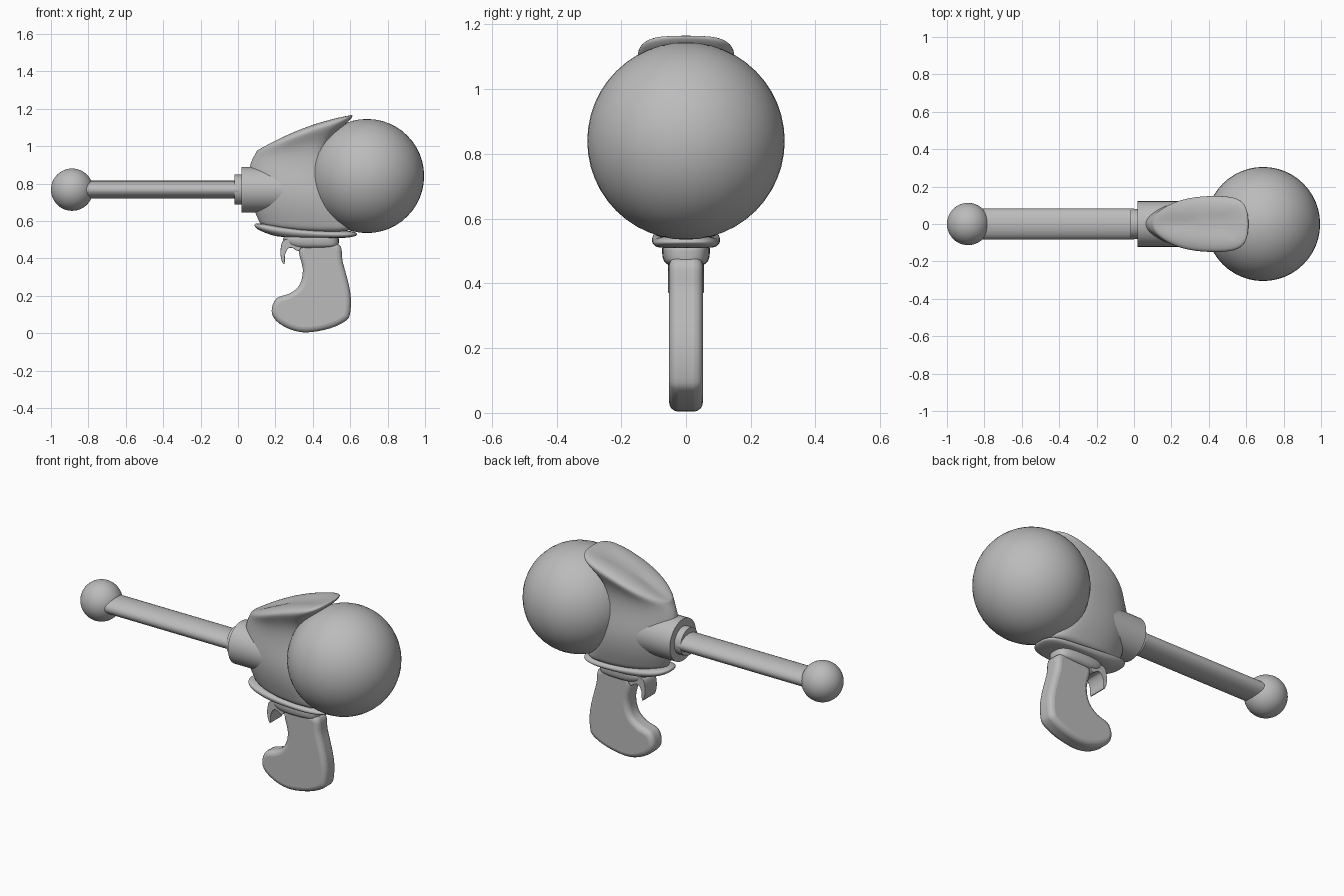
import bpy, bmesh, math
from mathutils import Vector

if "Cube" in bpy.data.objects:
    bpy.data.objects.remove(bpy.data.objects["Cube"])

mat = bpy.data.materials.new("plain_grey")
mat.diffuse_color = (0.5, 0.5, 0.5, 1)
mat.use_nodes = True
mat.node_tree.nodes["Principled BSDF"].inputs["Base Color"].default_value = mat.diffuse_color


def make(name, bm, subsurf=0):
    bmesh.ops.recalc_face_normals(bm, faces=bm.faces[:])
    me = bpy.data.meshes.new(name)
    bm.to_mesh(me)
    bm.free()
    me.materials.append(mat)
    for p in me.polygons:
        p.use_smooth = True
    ob = bpy.data.objects.new(name, me)
    bpy.context.collection.objects.link(ob)
    if subsurf:
        m = ob.modifiers.new("smooth", 'SUBSURF')
        m.levels = m.render_levels = subsurf
    return ob


def sharpen(ob, deg=40):
    bpy.ops.object.select_all(action='DESELECT')
    ob.select_set(True)
    bpy.context.view_layer.objects.active = ob
    bpy.ops.object.shade_smooth_by_angle(angle=math.radians(deg))


def ball(name, x, z, r):
    bm = bmesh.new()
    bmesh.ops.create_uvsphere(bm, u_segments=48, v_segments=24, radius=r)
    bmesh.ops.translate(bm, verts=bm.verts, vec=(x, 0, z))
    make(name, bm)


def tube(name, x0, x1, ry, rz, z=0.767):
    bm = bmesh.new()
    rings = []
    for x in (x0, x1):
        rings.append([bm.verts.new((x, ry * math.cos(a), z + rz * math.sin(a)))
                      for a in (i * math.tau / 40 for i in range(40))])
    bridge(bm, rings)
    sharpen(make(name, bm))


def bridge(bm, rings):
    n = len(rings[0])
    for a, b in zip(rings, rings[1:]):
        for i in range(n):
            j = (i + 1) % n
            bm.faces.new((a[i], a[j], b[j], b[i]))
    bm.faces.new(rings[0][::-1])
    bm.faces.new(rings[-1])


def loft(name, stations, section):
    """Stack of rings: front point, rear point, half width, bulge."""
    bm = bmesh.new()
    loop = section + [(t, -g) for t, g in section[-2:0:-1]]
    rings = []
    for fx, fz, rx, rz, w, b in stations:
        rings.append([bm.verts.new((fx + (rx - fx) * t, w * g,
                                    fz + (rz - fz) * t + 4 * b * t * (1 - t)))
                      for t, g in loop])
    bridge(bm, rings)
    return make(name, bm, 2)


def slab(name, pts, half, bevel, steps=4):
    """Side outline smoothed with a closed spline, extruded and rounded."""
    P = [Vector(p) for p in pts]
    n = len(P)
    out = []
    for i in range(n):
        a, b, c, d = (P[(i + k) % n] for k in (-1, 0, 1, 2))
        for s in range(steps):
            t = s / steps
            out.append(0.5 * (2 * b + (c - a) * t + (2 * a - 5 * b + 4 * c - d) * t * t
                              + (3 * b - a - 3 * c + d) * t ** 3))
    bm = bmesh.new()
    rings = [[bm.verts.new((p.x, y, p.y)) for p in out] for y in (-half, half)]
    bridge(bm, rings)
    ob = make(name, bm)
    m = ob.modifiers.new("round", 'BEVEL')
    m.width, m.segments, m.limit_method = bevel, 4, 'ANGLE'
    m.angle_limit = math.radians(60)
    sharpen(ob, 50)


# Rear globe, muzzle ball, barrel and collars
ball("rear_globe", 0.69, 0.84, 0.305)
ball("muzzle_ball", -0.887, 0.767, 0.113)
tube("barrel", -0.86, 0.0, 0.082, 0.048)
tube("barrel_ring", -0.02, 0.04, 0.08, 0.08)
tube("barrel_collar", 0.02, 0.30, 0.122, 0.122)

# Body with flared hood over the globe
teardrop = [(0, 0), (0.05, 0.36), (0.22, 0.74), (0.42, 0.94),
            (0.65, 1), (0.88, 0.97), (0.985, 0.7), (1, 0)]
loft("body", [
    (0.12, 0.56, 0.62, 0.53, 0.10, -0.01),
    (0.105, 0.60, 0.60, 0.58, 0.11, -0.01),
    (0.075, 0.66, 0.56, 0.64, 0.13, 0),
    (0.05, 0.77, 0.52, 0.76, 0.143, 0),
    (0.05, 0.88, 0.48, 0.90, 0.115, 0),
    (0.07, 0.93, 0.48, 1.03, 0.115, 0.005),
    (0.085, 0.955, 0.60, 1.135, 0.158, 0.015),
    (0.09, 0.97, 0.62, 1.165, 0.148, 0.025),
    (0.10, 0.977, 0.605, 1.172, 0.07, 0.03)], teardrop)

# Flange under the body and the block below it
oval = [(0, 0), (0.01, 0.4), (0.08, 0.8), (0.3, 1), (0.7, 1),
        (0.92, 0.85), (0.99, 0.45), (1, 0)]
loft("flange", [
    (0.11, 0.588, 0.60, 0.55, 0.085, -0.02),
    (0.085, 0.588, 0.635, 0.538, 0.105, -0.022),
    (0.085, 0.56, 0.645, 0.522, 0.107, -0.012),
    (0.16, 0.53, 0.60, 0.512, 0.10, -0.003),
    (0.22, 0.51, 0.57, 0.508, 0.085, 0)], oval)
loft("grip_mount", [
    (0.25, 0.53, 0.54, 0.53, 0.074, 0),
    (0.235, 0.50, 0.54, 0.50, 0.075, 0),
    (0.25, 0.475, 0.54, 0.475, 0.073, 0),
    (0.31, 0.445, 0.535, 0.455, 0.058, 0)], oval)

# Hooked trigger and grip
slab("trigger", [(0.25, 0.50), (0.228, 0.45), (0.23, 0.40), (0.243, 0.37),
                 (0.25, 0.38), (0.252, 0.42), (0.268, 0.452), (0.292, 0.455),
                 (0.325, 0.44), (0.35, 0.50)], 0.055, 0.006)
slab("grip", [(0.335, 0.47), (0.347, 0.34), (0.33, 0.26), (0.28, 0.214),
              (0.205, 0.185), (0.18, 0.12), (0.205, 0.065), (0.28, 0.02),
              (0.37, 0.004), (0.49, 0.025), (0.575, 0.065), (0.60, 0.11),
              (0.60, 0.22), (0.56, 0.38), (0.53, 0.48)], 0.052, 0.028)
